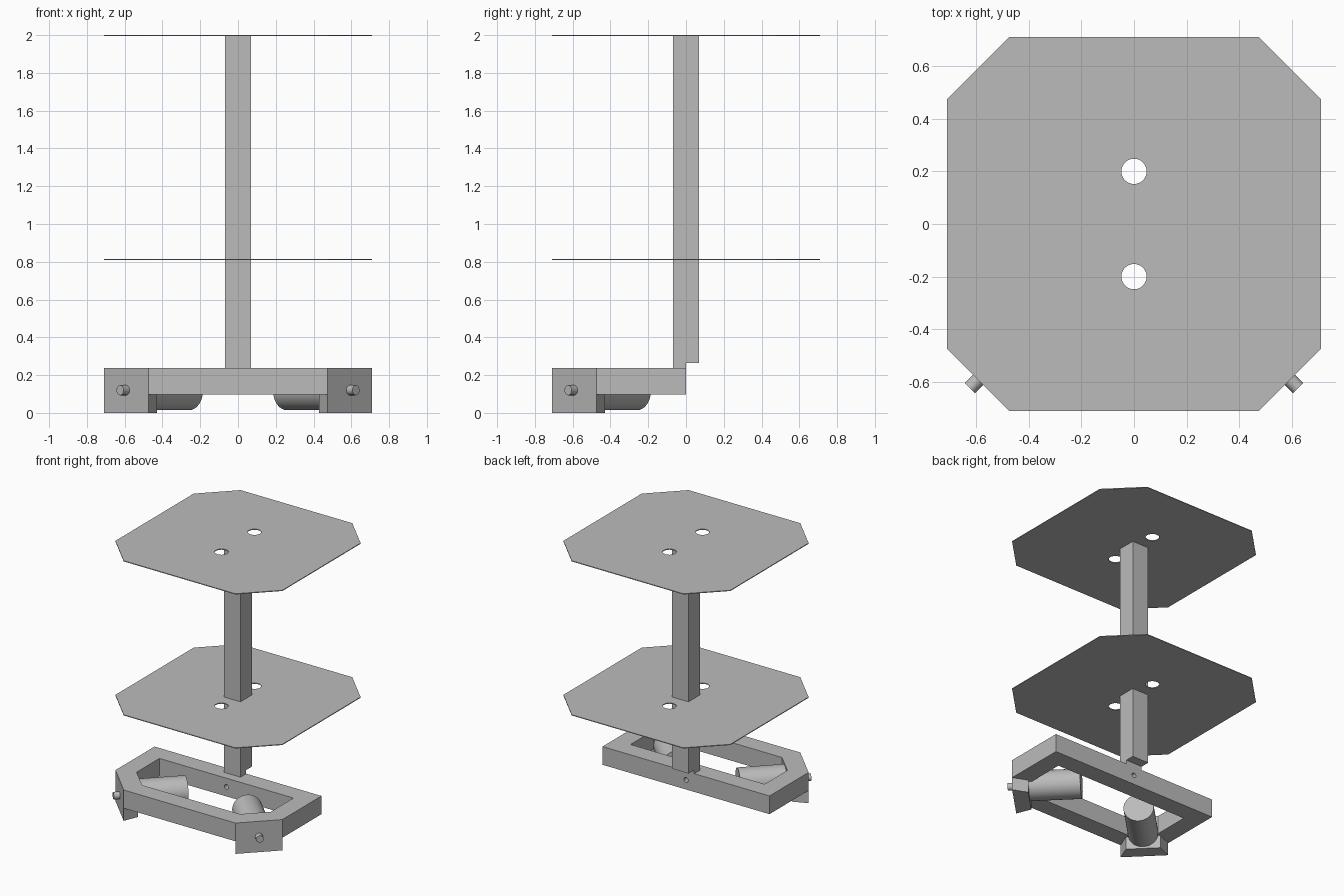
import bpy, bmesh, math
from mathutils import Vector, Matrix

old = bpy.data.objects.get("Cube")
if old:
    bpy.data.objects.remove(old, do_unlink=True)

grey = bpy.data.materials.new("plain grey")
grey.use_nodes = True
GREY = (0.5, 0.5, 0.5, 1)
grey.diffuse_color = GREY
grey.node_tree.nodes["Principled BSDF"].inputs["Base Color"].default_value = GREY

HALF, CUT, BAR = 0.71, 0.475, 0.14     # plate half width, corner start, bar size
RAIL_LOW, RAIL_TOP = 0.097, 0.237
MITRE = math.tan(math.pi / 8)


def finish(name, bm):
    bmesh.ops.recalc_face_normals(bm, faces=bm.faces)
    mesh = bpy.data.meshes.new(name)
    bm.to_mesh(mesh)
    bm.free()
    mesh.materials.append(grey)
    obj = bpy.data.objects.new(name, mesh)
    bpy.context.collection.objects.link(obj)
    return obj


def prism(name, loops, z0, z1):
    """Upright solid from an outline and any hole outlines."""
    bm = bmesh.new()
    edges = []
    for loop in loops:
        vs = [bm.verts.new((x, y, z0)) for x, y in loop]
        edges += [bm.edges.new((a, b)) for a, b in zip(vs, vs[1:] + vs[:1])]
    bmesh.ops.triangle_fill(bm, edges=edges, use_beauty=True, normal=(0, 0, 1))
    bmesh.ops.dissolve_limit(bm, angle_limit=0.01, verts=bm.verts, edges=bm.edges)
    ext = bmesh.ops.extrude_face_region(bm, geom=bm.faces[:], use_keep_orig=True)
    top = [g for g in ext["geom"] if isinstance(g, bmesh.types.BMVert)]
    bmesh.ops.translate(bm, verts=top, vec=(0, 0, z1 - z0))
    return finish(name, bm)


def circle(cx, cy, r, n=32):
    return [(cx + r * math.cos(math.tau * i / n), cy + r * math.sin(math.tau * i / n))
            for i in range(n)]


def rod(name, start, end, r, n=32):
    a, b = Vector(start), Vector(end)
    turn = (b - a).to_track_quat('Z', 'Y').to_matrix().to_4x4()
    bm = bmesh.new()
    bmesh.ops.create_cone(bm, cap_ends=True, segments=n, radius1=r, radius2=r,
                          depth=(b - a).length,
                          matrix=Matrix.Translation((a + b) / 2) @ turn)
    obj = finish(name, bm)
    bpy.ops.object.select_all(action='DESELECT')
    obj.select_set(True)
    bpy.context.view_layer.objects.active = obj
    bpy.ops.object.shade_smooth_by_angle(angle=math.radians(40))
    return obj


# Two eight-sided plates, each with a pair of round holes
corner = [(HALF, -CUT), (HALF, CUT), (CUT, HALF), (-CUT, HALF)]
octagon = corner + [(-x, -y) for x, y in corner]
holes = [circle(0, s * 0.2, 0.048) for s in (-1, 1)]
for name, top in (("upper_plate", 2.0), ("middle_plate", 0.816)):
    prism(name, [octagon] + holes, top - 0.006, top)


# Base frame of square bar with mitred front corners
def frame_outline(inset):
    h, c = HALF - inset, CUT - inset * MITRE
    half = [(h, -inset), (h, -c), (c, -h)]
    return half + [(-x, y) for x, y in reversed(half)]


frame = prism("base_frame", [frame_outline(0), frame_outline(BAR)], RAIL_LOW, RAIL_TOP)

# Bolt hole through the rear bar
cutter = rod("hole_cutter", (0, -0.2, 0.17), (0, 0.1, 0.17), 0.018, 24)
cutter.hide_render = True
drill = frame.modifiers.new("bolt_hole", 'BOOLEAN')
drill.operation, drill.solver, drill.object = 'DIFFERENCE', 'EXACT', cutter
bpy.context.view_layer.objects.active = frame
bpy.ops.object.modifier_apply(modifier=drill.name)
bpy.data.objects.remove(cutter, do_unlink=True)

# Post, its front half resting on the rear bar
P = BAR / 2
prism("post", [[(-P, -P), (P, -P), (P, P), (-P, P)]], 0.265, 1.995)
prism("post_foot", [[(-P, -P), (P, -P), (P, 0), (-P, 0)]], RAIL_TOP, 0.265)

# Motor mounts, motors and shafts at the two front corners
DEEP, AXIS = 0.109, 0.12
inner_far, inner_near = HALF - DEEP, CUT - DEEP * MITRE
for side, s in (("left", 1), ("right", -1)):
    prism(side + "_motor_mount",
          [[(s * HALF, -CUT), (s * CUT, -HALF),
            (s * inner_near, -inner_far), (s * inner_far, -inner_near)]], 0, RAIL_LOW)
    for part, a, b, r, n in (("motor", 0.53, 0.26, 0.106, 48), ("shaft", 0.55, 0.624, 0.027, 16)):
        rod(side + "_" + part, (s * a, -a, AXIS), (s * b, -b, AXIS), r, n)
